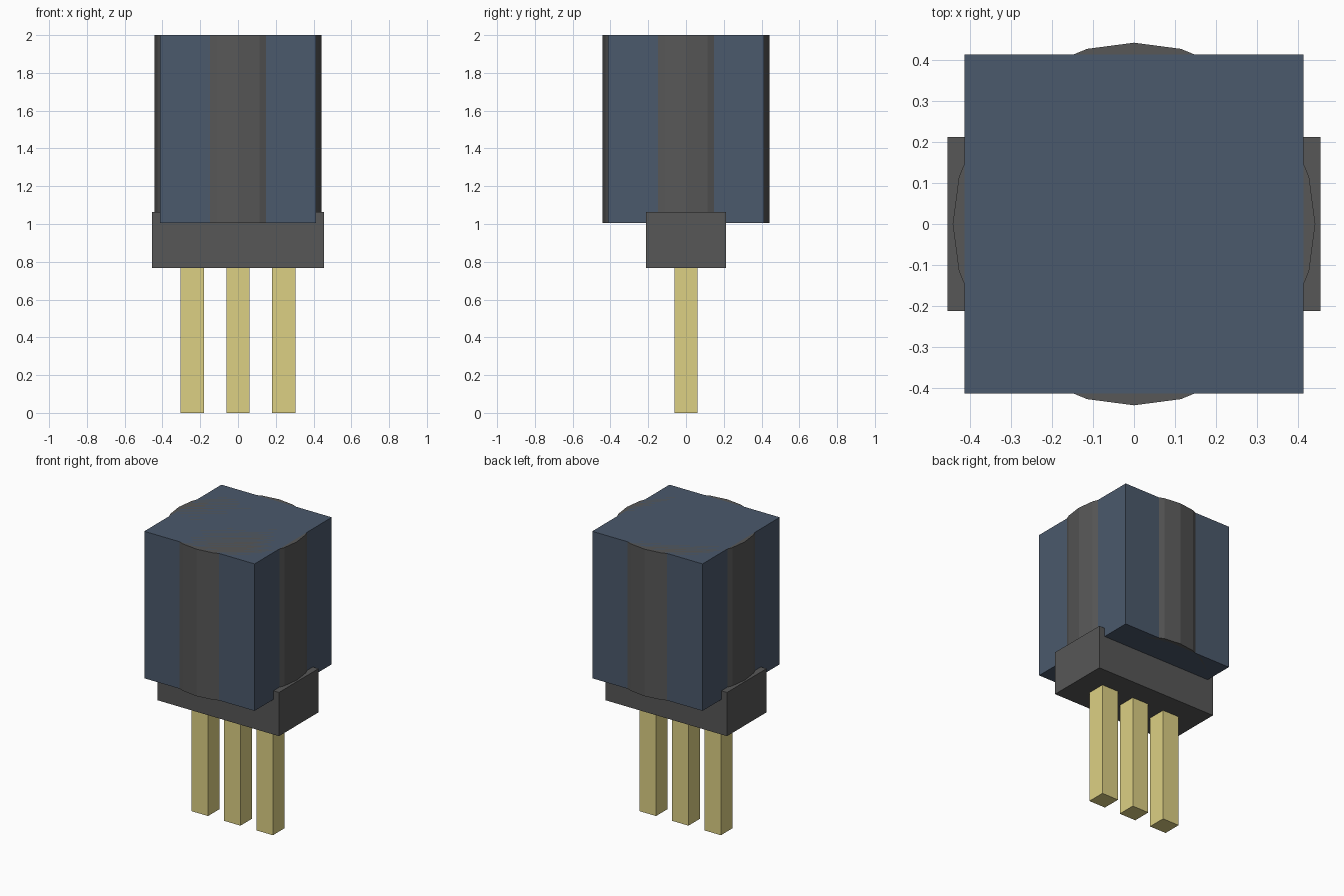
import bpy

if "Cube" in bpy.data.objects:
    bpy.data.objects.remove(bpy.data.objects["Cube"])


def material(name, rgb):
    mat = bpy.data.materials.new(name)
    mat.diffuse_color = (*rgb, 1)
    mat.use_nodes = True
    mat.node_tree.nodes["Principled BSDF"].inputs["Base Color"].default_value = mat.diffuse_color
    return mat


BLUE = material("blue_plastic", (0.07, 0.10, 0.15))
DARK = material("dark_grey_plastic", (0.095, 0.095, 0.095))
GOLD = material("gold_metal", (0.72, 0.63, 0.23))


def finish(name, mat):
    obj = bpy.context.object
    obj.name = name
    obj.data.materials.append(mat)
    bpy.ops.object.transform_apply(location=False, rotation=False, scale=True)
    return obj


def box(name, x, size_x, size_y, z0, z1, mat):
    bpy.ops.mesh.primitive_cube_add(size=1, location=(x, 0, (z0 + z1) / 2))
    bpy.context.object.scale = (size_x, size_y, z1 - z0)
    return finish(name, mat)


# Square blue housing
box("housing", 0, 0.826, 0.826, 1.005, 2.0, BLUE)

# Round core bulging through the middle of each housing side
bpy.ops.mesh.primitive_cylinder_add(vertices=24, radius=0.442, depth=0.995,
                                    location=(0, 0, 1.5025))
finish("round_core", DARK)

# Base block
box("base_block", 0, 0.91, 0.423, 0.768, 1.064, DARK)

# Row of three contact pins
for i, side in enumerate((-1, 0, 1)):
    box(f"pin_{i + 1}", side * 0.243, 0.124, 0.124, 0, 0.768, GOLD)
